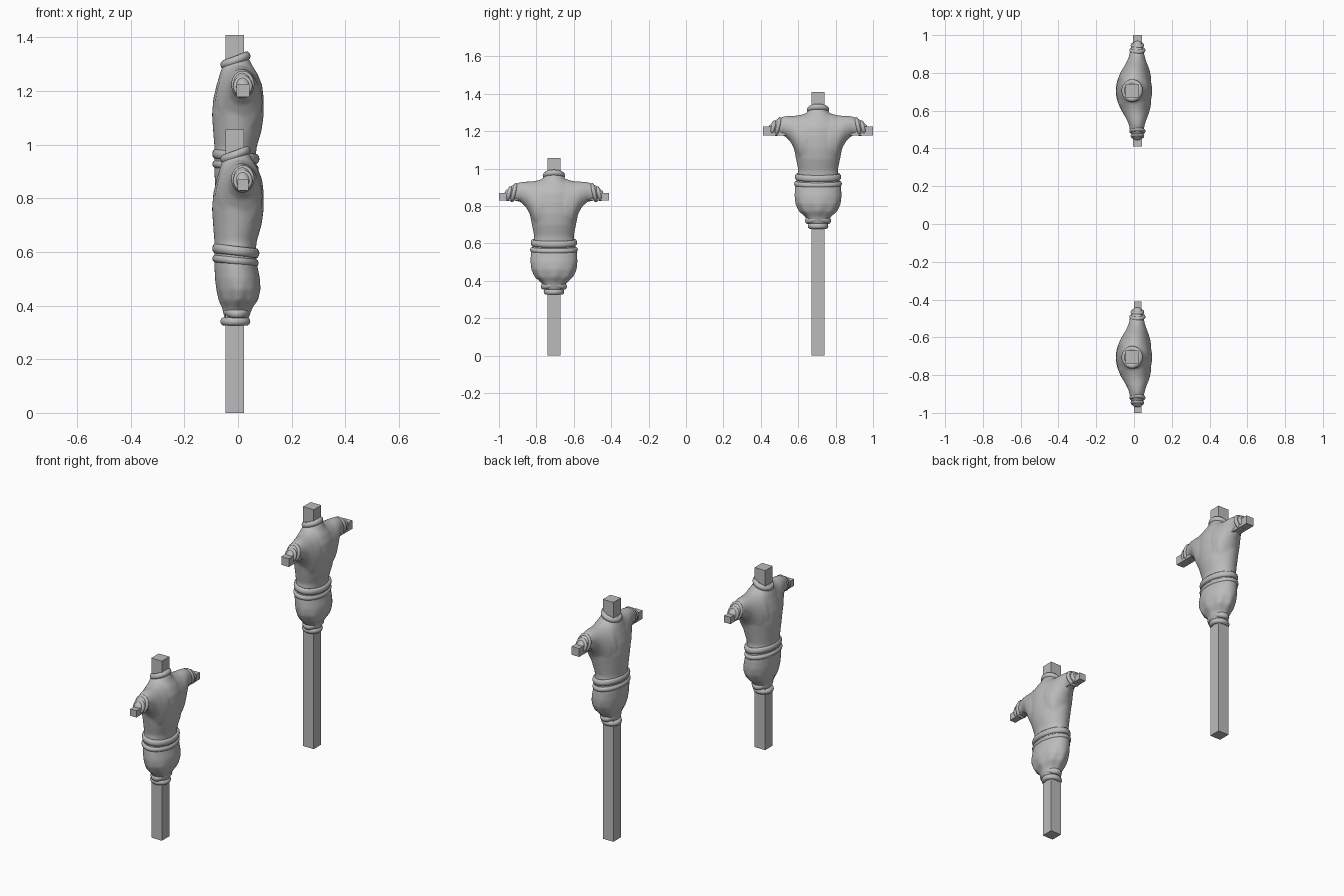
import bpy, bmesh
from math import sin, cos, pi
from mathutils import Vector

cube = bpy.data.objects.get("Cube")
if cube:
    bpy.data.objects.remove(cube)

grey = bpy.data.materials.new("plain grey")
grey.use_nodes = True
grey.diffuse_color = (0.5, 0.5, 0.5, 1)
grey.node_tree.nodes["Principled BSDF"].inputs["Base Color"].default_value = (0.5, 0.5, 0.5, 1)
SIDES = 40


def finish(bm, name, at, smooth=True):
    bmesh.ops.recalc_face_normals(bm, faces=bm.faces)
    mesh = bpy.data.meshes.new(name)
    bm.to_mesh(mesh)
    bm.free()
    mesh.materials.append(grey)
    for p in mesh.polygons:
        p.use_smooth = smooth
    obj = bpy.data.objects.new(name, mesh)
    obj.location = at
    bpy.context.collection.objects.link(obj)
    return obj


def skin(bm, loops, closed=False):
    """Bridge point loops into a tube, capped unless closed on itself."""
    rows = [[bm.verts.new(p) for p in loop] for loop in loops]
    n = len(rows[0])
    pairs = list(zip(rows, rows[1:] + rows[:1])) if closed else list(zip(rows, rows[1:]))
    for a, b in pairs:
        for i in range(n):
            j = (i + 1) % n
            bm.faces.new((a[i], a[j], b[j], b[i]))
    if not closed:
        bm.faces.new(rows[0])
        bm.faces.new(rows[-1])


def box(name, at, lo, hi):
    bm = bmesh.new()
    bmesh.ops.create_cube(bm, size=1)
    lo, hi = Vector(lo), Vector(hi)
    for v in bm.verts:
        v.co = (lo + hi) / 2 + v.co * (hi - lo)
    return finish(bm, name, at, False)


def wrap(name, at, z, x0, x1, half_y, thick, tall, slope=0, sag=0):
    """Padded cloth band around the body; slope tilts it toward +x."""
    bm = bmesh.new()
    loops = []
    for i in range(SIDES):
        a = 2 * pi * i / SIDES
        loop = []
        for k in range(10):
            b = 2 * pi * k / 10
            out = thick * (cos(b) - 1)
            loop.append(((x0 + x1) / 2 + ((x1 - x0) / 2 + out) * cos(a),
                         (half_y + out) * sin(a),
                         z + tall * sin(b) + slope * cos(a) - sag * cos(a) ** 2))
        loops.append(loop)
    skin(bm, loops, True)
    return finish(bm, name, at)


def cuff(name, at, side, y, cz, rx, rz, thick, lean):
    """Ring around a sleeve, leaning outward with height."""
    bm = bmesh.new()
    loops = []
    for i in range(SIDES):
        a = 2 * pi * i / SIDES
        loop = []
        for k in range(10):
            b = 2 * pi * k / 10
            out = thick * (cos(b) - 1)
            loop.append((0.018 + (rx + out) * cos(a),
                         side * (y + thick * sin(b) + lean * sin(a)),
                         cz + (rz + out) * sin(a)))
        loops.append(loop)
    skin(bm, loops, True)
    return finish(bm, name, at)


# torso sections: height, back x, chest x, half width
TORSO = [(0.35, -0.05, 0.04, 0.045), (0.39, -0.058, 0.052, 0.068),
         (0.42, -0.07, 0.072, 0.1), (0.46, -0.08, 0.083, 0.12),
         (0.5, -0.086, 0.082, 0.126), (0.55, -0.088, 0.072, 0.124),
         (0.6, -0.088, 0.066, 0.112), (0.64, -0.088, 0.07, 0.106),
         (0.7, -0.093, 0.088, 0.118), (0.76, -0.097, 0.096, 0.13),
         (0.82, -0.092, 0.096, 0.135), (0.87, -0.08, 0.09, 0.13),
         (0.91, -0.068, 0.074, 0.105), (0.94, -0.058, 0.055, 0.065),
         (0.97, -0.05, 0.04, 0.045)]
# sleeve sections: distance out, low z, high z, back x, chest x
SLEEVE = [(0.06, 0.66, 0.945, -0.086, 0.092), (0.1, 0.69, 0.934, -0.07, 0.085),
          (0.125, 0.75, 0.931, -0.055, 0.077), (0.15, 0.795, 0.931, -0.04, 0.067),
          (0.18, 0.823, 0.928, -0.027, 0.057), (0.21, 0.828, 0.918, -0.022, 0.052),
          (0.24, 0.834, 0.9, -0.012, 0.046), (0.265, 0.838, 0.877, -0.002, 0.04)]


def cloth_body(at):
    bm = bmesh.new()
    loops = []
    for z, x0, x1, hy in TORSO:
        # gathered pleats toward the hem
        fold = 0.05 * max(0, 1 - abs(z - 0.42) / 0.06)
        loop = []
        for i in range(SIDES):
            a = 2 * pi * i / SIDES
            r = 1 + fold * cos(8 * a)
            loop.append(((x0 + x1) / 2 + (x1 - x0) / 2 * r * cos(a), hy * r * sin(a), z))
        loops.append(loop)
    skin(bm, loops)
    for side in (-1, 1):
        loops = [[((x0 + x1) / 2 + (x1 - x0) / 2 * cos(2 * pi * i / SIDES), side * y,
                   (z0 + z1) / 2 + (z1 - z0) / 2 * sin(2 * pi * i / SIDES))
                  for i in range(SIDES)] for y, z0, z1, x0, x1 in SLEEVE]
        skin(bm, loops)
    obj = finish(bm, "cloth_body", at)
    fuse = obj.modifiers.new("fuse", "REMESH")
    fuse.mode = "VOXEL"
    fuse.voxel_size = 0.007
    fuse.use_smooth_shade = True
    soften = obj.modifiers.new("soften", "SMOOTH")
    soften.factor = 0.5
    soften.iterations = 8


def dummy(y, lift, bar):
    at = (0, y, lift)
    # wooden frame
    box("post", at, (-0.046, -0.035, -lift), (0.023, 0.035, 1.057))
    box("crossbar", at, (0.019 - bar, -0.295, 0.849 - bar), (0.019 + bar, 0.295, 0.849 + bar))
    cloth_body(at)
    # neck scarf
    wrap("scarf_upper", at, 0.962, -0.066, 0.047, 0.06, 0.015, 0.017, 0.016)
    wrap("scarf_lower", at, 0.93, -0.068, 0.055, 0.063, 0.015, 0.016, 0.012, 0.008)
    # waist belts
    wrap("belt_upper", at, 0.604, -0.096, 0.08, 0.124, 0.012, 0.018, -0.009)
    wrap("belt_lower", at, 0.567, -0.096, 0.077, 0.128, 0.012, 0.014, -0.008)
    # hem binding around the post
    wrap("hem_upper", at, 0.37, -0.055, 0.047, 0.07, 0.015, 0.018, 0, -0.008)
    wrap("hem_lower", at, 0.341, -0.066, 0.046, 0.055, 0.014, 0.016)
    # sleeve ties
    for side, label in ((-1, "right"), (1, "left")):
        cuff(label + "_cuff_inner", at, side, 0.214, 0.872, 0.043, 0.051, 0.011, -0.01)
        cuff(label + "_cuff_outer", at, side, 0.24, 0.866, 0.036, 0.04, 0.011, -0.008)


dummy(-0.706, 0, 0.02)
dummy(0.706, 0.352, 0.0245)
